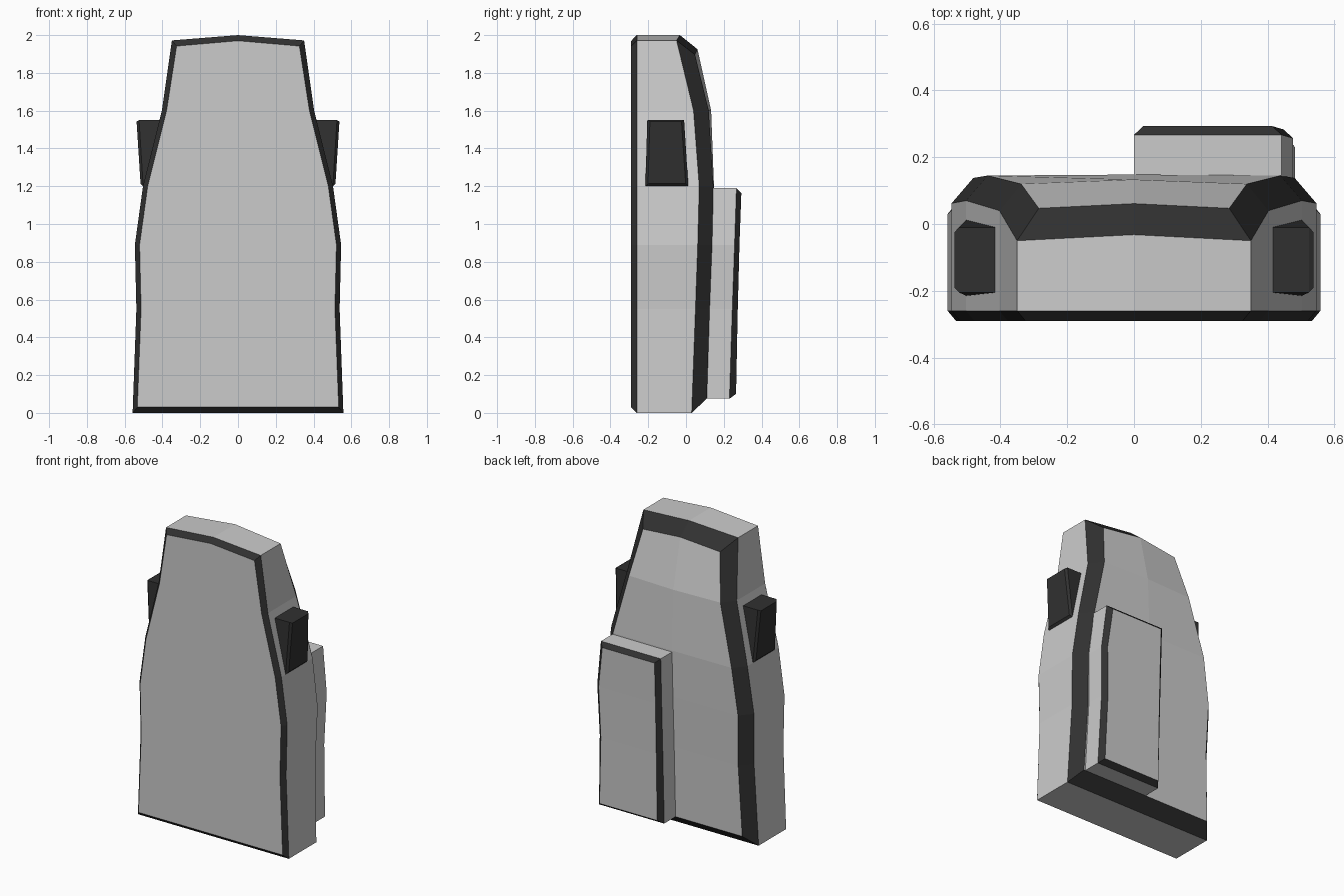
import bpy, bmesh

if "Cube" in bpy.data.objects:
    bpy.data.objects.remove(bpy.data.objects["Cube"])


def material(name, value):
    m = bpy.data.materials.new(name)
    m.diffuse_color = (value, value, value, 1)
    m.use_nodes = True
    m.node_tree.nodes["Principled BSDF"].inputs["Base Color"].default_value = m.diffuse_color
    return m


grey = material("grey", 0.8)
black = material("black", 0.03)


def finish(bm, name, mats):
    bmesh.ops.recalc_face_normals(bm, faces=bm.faces)
    me = bpy.data.meshes.new(name)
    bm.to_mesh(me)
    bm.free()
    for m in mats:
        me.materials.append(m)
    ob = bpy.data.objects.new(name, me)
    bpy.context.collection.objects.link(ob)


def layer(profile, inset, zinset, ys, crown):
    """Rows of left, centre and right points; the outline is pulled in by the insets."""
    rows, last = [], len(profile) - 1
    for i, ((z, xl, xr, peak), y) in enumerate(zip(profile, ys)):
        z += zinset if i == 0 else -zinset if i == last else 0
        rows.append([(xl + inset, y, z), ((xl + xr) / 2, y + crown[i], z + peak),
                     (xr - inset, y, z)])
    return rows


def panel(name, layers, dark):
    """Join successive outlines, closing the first and last with three-column grids."""
    bm = bmesh.new()
    rings, n = [], len(layers[0])
    for k, rows in enumerate(layers):
        cap = k in (0, len(layers) - 1)
        g = [[bm.verts.new(p) if cap or j != 1 or i in (0, n - 1) else None
              for j, p in enumerate(r)] for i, r in enumerate(rows)]
        rings.append([g[0][1]] + [r[2] for r in g] + [g[-1][1]] + [r[0] for r in g[::-1]])
        if cap:
            for i in range(n - 1):
                for j in (0, 1):
                    bm.faces.new((g[i][j], g[i][j + 1], g[i + 1][j + 1], g[i + 1][j]))
    for k, (a, b) in enumerate(zip(rings, rings[1:])):
        for i in range(len(a)):
            j = (i + 1) % len(a)
            f = bm.faces.new((a[i], a[j], b[j], b[i]))
            f.material_index = int(k in dark)
    finish(bm, name, [grey, black])


# Main shell: tapered plate with dark chamfers round front and back
shell = [(z, -w, w, peak) for z, w, peak in
         [(0, 0.558, 0), (0.55, 0.538, 0), (0.89, 0.546, 0),
          (1.2, 0.503, 0), (1.6, 0.403, 0), (1.972, 0.35, 0.028)]]
flat = [0] * 6
panel("back_shell", [
    layer(shell, 0.025, 0.03, [-0.29] * 6, flat),
    layer(shell, 0, 0, [-0.26] * 6, flat),
    layer(shell, 0, 0, [0.03, 0.05, 0.062, 0.07, 0.04, -0.05], [0, 0, 0, 0, 0, 0.018]),
    layer(shell, 0.065, 0.075, [0.11, 0.125, 0.138, 0.145, 0.12, 0.047],
          [0, 0, 0, 0.003, 0.013, 0.014]),
], {0, 2})

# Raised pocket on one half of the back
pocket = [(0.075, 0, 0.482, 0), (0.55, 0, 0.466, 0), (0.89, 0, 0.476, 0), (1.19, 0, 0.442, 0)]
flat = [0] * 4
panel("back_pocket", [
    layer(pocket, 0, 0, [0.07] * 4, flat),
    layer(pocket, 0, 0, [0.23, 0.245, 0.257, 0.267], flat),
    layer(pocket, 0.028, 0.026, [0.265, 0.274, 0.283, 0.293], flat),
], {1})

# Dark wedge pads on both sides
for side, label in ((1, "right"), (-1, "left")):
    bm = bmesh.new()
    for x_low, x_high, inset in ((0.42, 0.36, 0), (0.502, 0.524, 0), (0.516, 0.537, 0.014)):
        for x, z, y0, y1 in ((x_low, 1.2 + inset, -0.215, 0.012),
                             (x_high, 1.55 - inset / 2, -0.205, -0.01)):
            for y in (y0 + inset, y1 - inset):
                bm.verts.new((side * x, y, z))
    bmesh.ops.convex_hull(bm, input=bm.verts)
    bmesh.ops.dissolve_limit(bm, angle_limit=0.03, verts=bm.verts, edges=bm.edges)
    finish(bm, label + "_side_pad", [black])
